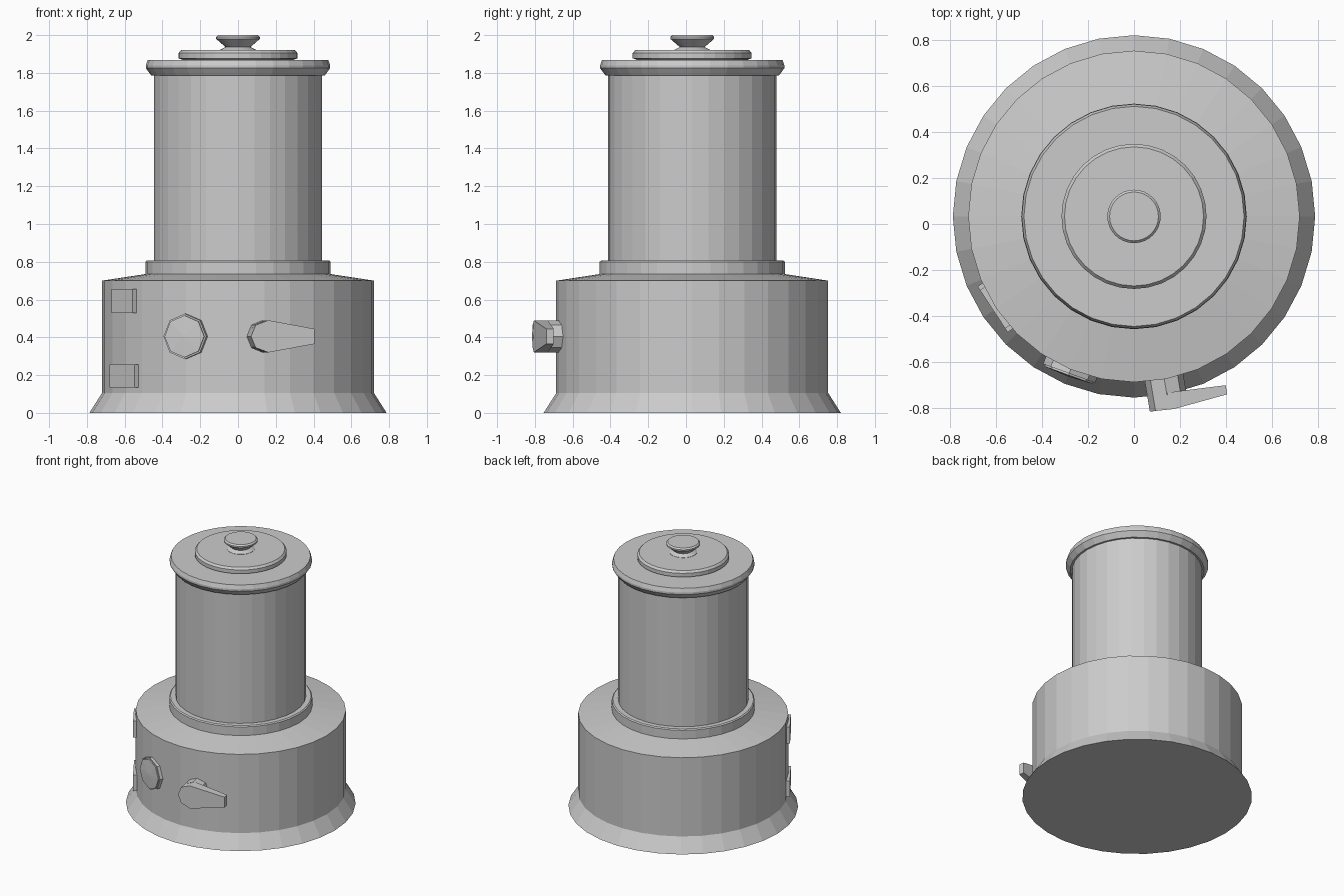
import bpy, bmesh
from math import sin, cos, pi, radians

if "Cube" in bpy.data.objects:
    bpy.data.objects.remove(bpy.data.objects["Cube"])

AXIS_Y = 0.033  # body axis; the lever sticks out at the front


def make_object(name, bm):
    bmesh.ops.recalc_face_normals(bm, faces=bm.faces[:])
    mesh = bpy.data.meshes.new(name)
    bm.to_mesh(mesh)
    bm.free()
    obj = bpy.data.objects.new(name, mesh)
    bpy.context.collection.objects.link(obj)
    return obj


def lathe(name, profile, sides=32):
    """Closed solid of revolution from (radius, z) points."""
    bm = bmesh.new()
    rings = [[bm.verts.new((r * cos(2 * pi * i / sides),
                            r * sin(2 * pi * i / sides) + AXIS_Y, z))
              for i in range(sides)] for r, z in profile]
    for a, b in zip(rings, rings[1:]):
        for i in range(sides):
            j = (i + 1) % sides
            bm.faces.new((a[i], a[j], b[j], b[i]))
    bm.faces.new(rings[0])
    bm.faces.new(rings[-1])
    return make_object(name, bm)


def wall_prism(name, degrees, outline, facing=None, bulge=0.0):
    """Part on the wall. Outline points: (tangent offset, z, inner depth, outer depth)."""
    a = radians(degrees)
    f = radians(degrees if facing is None else facing)
    n, t = (cos(f), sin(f)), (-sin(f), cos(f))
    shift = (cos(a) - n[0]) * 0.72, (sin(a) - n[1]) * 0.72

    def at(u, z, d):
        return (d * n[0] + u * t[0] + shift[0],
                d * n[1] + u * t[1] + shift[1] + AXIS_Y, z)

    bm = bmesh.new()
    back = [bm.verts.new(at(u, z, d0)) for u, z, d0, d1 in outline]
    front = [bm.verts.new(at(u, z, d1)) for u, z, d0, d1 in outline]
    count = len(outline)
    for i in range(count):
        j = (i + 1) % count
        bm.faces.new((back[i], back[j], front[j], front[i]))
    bm.faces.new(back)
    if bulge:  # shallow pointed cap
        zc = sum(p[1] for p in outline) / count
        tip = bm.verts.new(at(0, zc, outline[0][3] + bulge))
        for i in range(count):
            bm.faces.new((front[i], front[(i + 1) % count], tip))
    else:
        bm.faces.new(front)
    return make_object(name, bm)


def octagon(u, z, r, inner, outer):
    return [(u + r * cos(k * pi / 4), z + r * sin(k * pi / 4), inner, outer)
            for k in range(8)]


# Wide stove base with flared foot and sloping shoulder
lathe("base", [(0.787, 0), (0.72, 0.105), (0.72, 0.70), (0.49, 0.735)])
# Collar between base and tank
lathe("collar", [(0.49, 0.72), (0.49, 0.80), (0.482, 0.807)])
# Tall tank
lathe("tank", [(0.446, 0.79), (0.446, 1.80)])
# Overhanging rolled rim
lathe("rim", [(0.45, 1.787), (0.46, 1.787), (0.488, 1.825), (0.488, 1.84),
              (0.478, 1.868)])
# Lid and its knob
lathe("lid", [(0.295, 1.86), (0.295, 1.87), (0.315, 1.877), (0.315, 1.905),
              (0.302, 1.92)])
lathe("lid_knob", [(0.095, 1.915), (0.095, 1.922), (0.066, 1.937),
                   (0.116, 1.98), (0.116, 1.99), (0.106, 2.0)])

# Hinge plates of the side door
for name, z0, z1, half in (("hinge_lower", 0.135, 0.255, 0.119),
                           ("hinge_upper", 0.53, 0.655, 0.10)):
    wall_prism(name, 213.3, [(u, z, 0.70, 0.735) for u, z in
                             ((-half, z0), (half, z0), (half, z1), (-half, z1))])

# Octagonal dial with a bevelled face
wall_prism("dial", 247.5, octagon(0, 0.405, 0.12, 0.69, 0.738), facing=250)
wall_prism("dial_face", 247.5, octagon(0, 0.405, 0.111, 0.735, 0.746),
           facing=250, bulge=0.006)

# Latch: octagonal post and tapering lever
wall_prism("latch_post", 279.5, octagon(0.013, 0.405, 0.085, 0.66, 0.79))
wall_prism("latch_lever", 279.5, [
    (-0.072, 0.405, 0.78, 0.848), (-0.047, 0.345, 0.78, 0.849),
    (0.02, 0.32, 0.78, 0.853), (0.05, 0.325, 0.78, 0.852),
    (0.272, 0.365, 0.789, 0.829), (0.272, 0.445, 0.789, 0.829),
    (0.05, 0.485, 0.78, 0.852), (0.02, 0.49, 0.78, 0.853),
    (-0.047, 0.465, 0.78, 0.849)])
